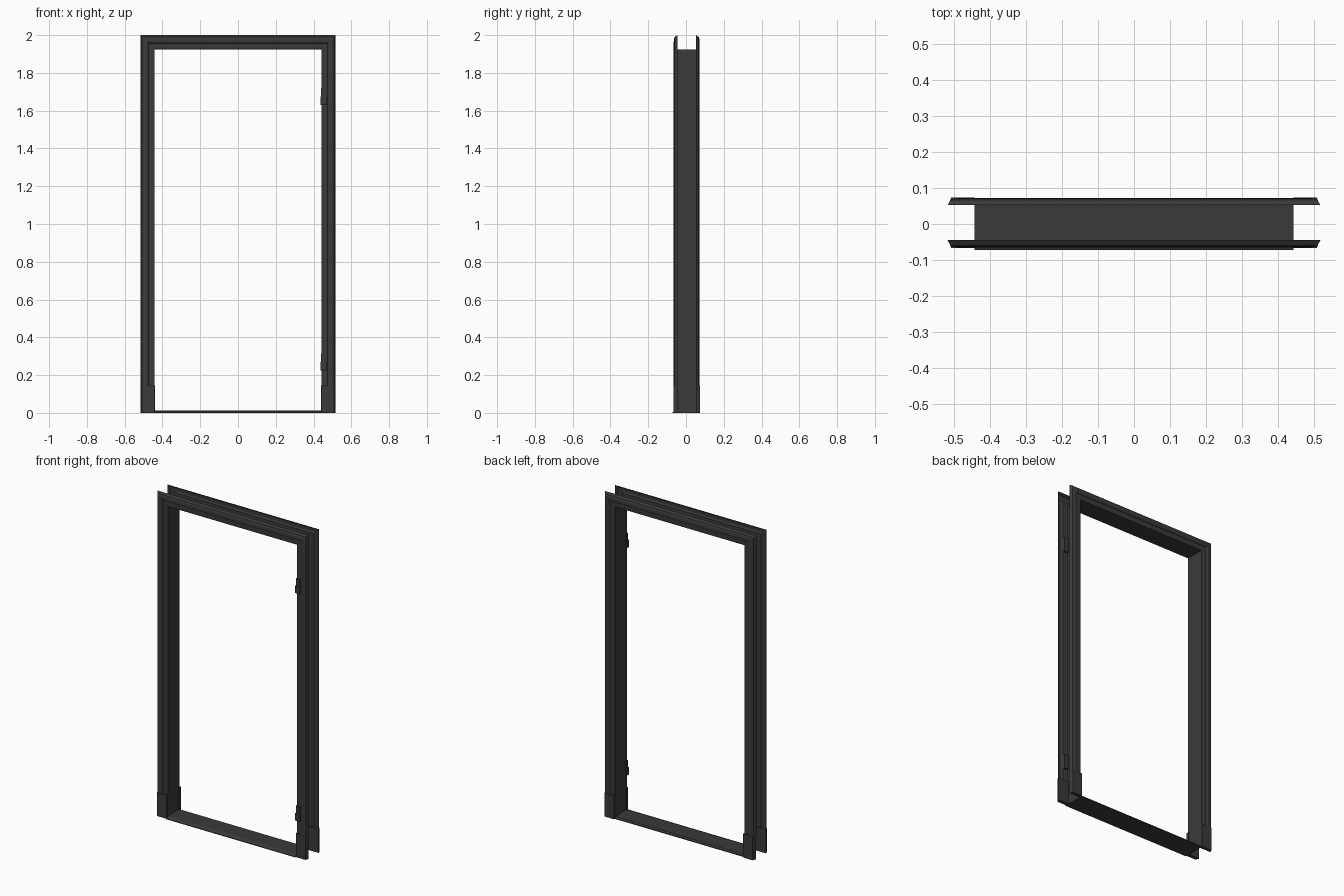
import bpy, bmesh

cube = bpy.data.objects.get("Cube")
if cube:
    bpy.data.objects.remove(cube, do_unlink=True)

HALF = 0.442      # half width of the opening
HEAD = 1.925      # height of the opening
FRONT, BACK = -0.045, 0.052   # wall faces
PLINTH = 0.145

paint = bpy.data.materials.new("charcoal paint")
paint.use_nodes = True
colour = (0.042, 0.042, 0.042, 1)
paint.diffuse_color = colour
paint.node_tree.nodes["Principled BSDF"].inputs["Base Color"].default_value = colour


def make_object(name, bm):
    mesh = bpy.data.meshes.new(name)
    bm.to_mesh(mesh)
    bm.free()
    mesh.materials.append(paint)
    obj = bpy.data.objects.new(name, mesh)
    bpy.context.collection.objects.link(obj)
    return obj


def sweep(name, profile, base, side, bottom):
    """Sweep a (width, depth) profile round the opening with mitred corners."""
    bm = bmesh.new()
    rows = []
    for sx, top in ((-1, False), (-1, True), (1, True), (1, False)):
        rows.append([bm.verts.new((sx * (HALF + w), base + side * d,
                                   HEAD + w if top else bottom))
                     for w, d in profile])
    for a, b in zip(rows, rows[1:]):
        for j in range(len(profile) - 1):
            quad = [a[j], b[j], b[j + 1], a[j + 1]]
            bm.faces.new(quad if side < 0 else quad[::-1])
    return make_object(name, bm)


def prism(name, outline, offset):
    """Close an outline of 3D points into a solid pushed along offset."""
    bm = bmesh.new()
    face = bm.faces.new([bm.verts.new(p) for p in outline])
    made = bmesh.ops.extrude_face_region(bm, geom=[face])["geom"]
    verts = [v for v in made if isinstance(v, bmesh.types.BMVert)]
    bmesh.ops.translate(bm, verts=verts, vec=offset)
    bmesh.ops.recalc_face_normals(bm, faces=bm.faces)
    return make_object(name, bm)


def block(name, x0, x1, y0, y1, z0, z1):
    return prism(name, [(x0, y0, z0), (x1, y0, z0), (x1, y1, z0), (x0, y1, z0)],
                 (0, 0, z1 - z0))


# Moulded casings on both wall faces
moulding = [(0, 0), (0, 0.009), (0.003, 0.011), (0.031, 0.012), (0.034, 0.017),
            (0.040, 0.020), (0.056, 0.019), (0.066, 0.015), (0.075, 0)]
sweep("front_casing", moulding, FRONT, -1, PLINTH)
sweep("back_casing", moulding, BACK, 1, PLINTH)

# Thin jamb lining the opening
sweep("jamb", [(0, BACK - FRONT), (0, 0)], FRONT, 1, 0)

# Plinth blocks at the foot of each casing
foot = [(-0.003, 0), (-0.003, 0.018), (0, 0.021), (0.065, 0.021), (0.073, 0)]
for face, base, side in (("front", FRONT, -1), ("back", BACK, 1)):
    for hand, sx in (("left", 1), ("right", -1)):
        prism(f"{face}_{hand}_plinth",
              [(sx * (HALF + w), base + side * d, 0) for w, d in foot],
              (0, 0, PLINTH))

# Threshold with a sloped front lip
sill = [(-0.072, 0), (-0.072, 0.004), (-0.05, 0.012), (0.058, 0.012), (0.066, 0.005), (0.066, 0)]
prism("threshold", [(-HALF, y, z) for y, z in sill], (2 * HALF, 0, 0))

# Hinges on the front left post: leaf plate, knuckle and pin
for name, z in (("upper", 1.63), ("lower", 0.225)):
    block(f"{name}_hinge_leaf", HALF - 0.003, HALF + 0.030, FRONT - 0.014, FRONT, z, z + 0.09)
    block(f"{name}_hinge_knuckle", HALF - 0.005, HALF + 0.028, FRONT - 0.021, FRONT, z, z + 0.045)
    block(f"{name}_hinge_pin", HALF + 0.012, HALF + 0.026, FRONT - 0.018, FRONT, z + 0.045, z + 0.085)
